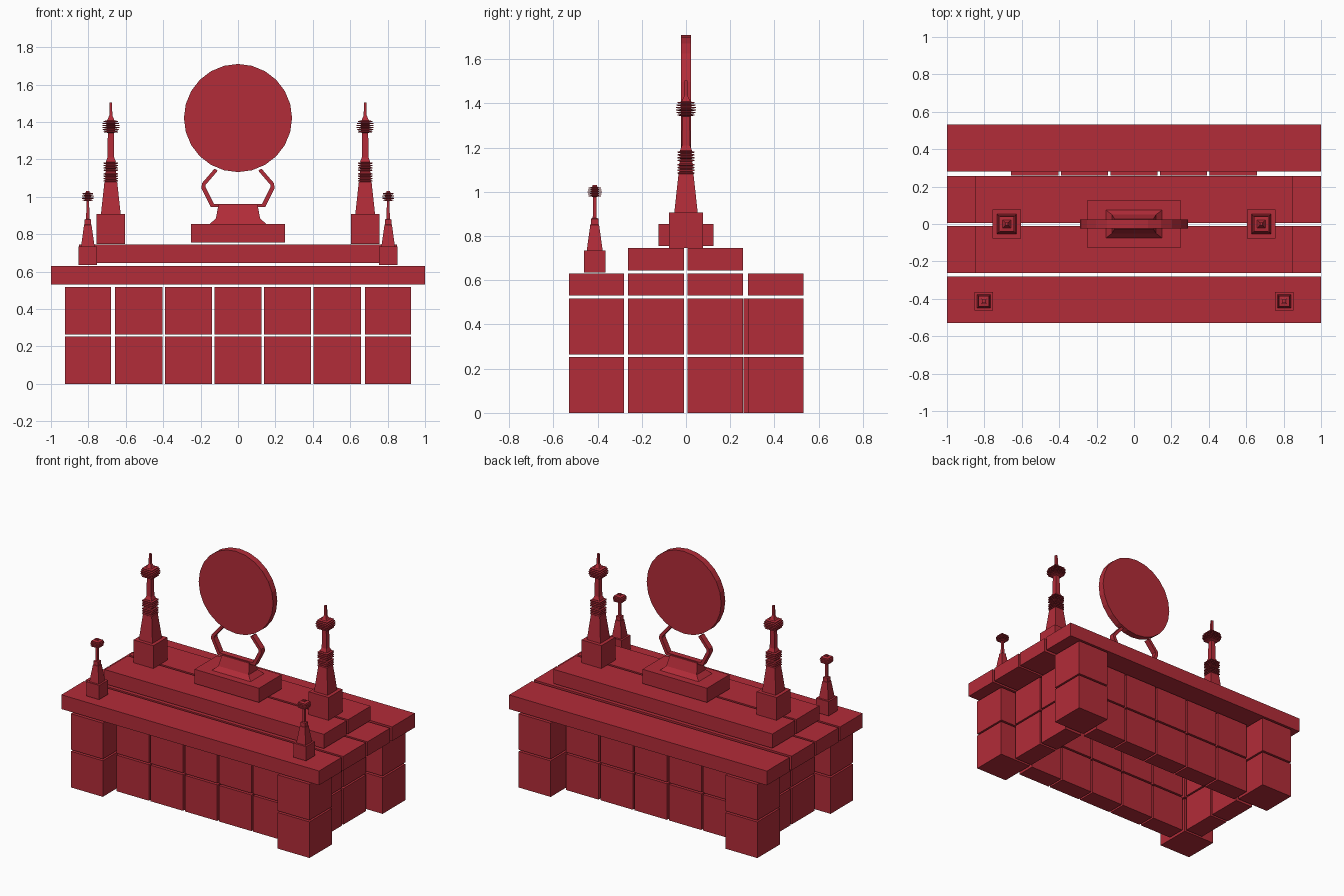
import bpy, bmesh, math
from mathutils import Vector

if "Cube" in bpy.data.objects:
    bpy.data.objects.remove(bpy.data.objects["Cube"])

mat = bpy.data.materials.new("red")
mat.diffuse_color = (0.45, 0.025, 0.04, 1)
mat.use_nodes = True
mat.node_tree.nodes["Principled BSDF"].inputs["Base Color"].default_value = mat.diffuse_color


def finish(name, bm):
    bmesh.ops.recalc_face_normals(bm, faces=bm.faces)
    me = bpy.data.meshes.new(name)
    bm.to_mesh(me)
    bm.free()
    me.materials.append(mat)
    ob = bpy.data.objects.new(name, me)
    bpy.context.collection.objects.link(ob)
    return ob


def loft(name, rings, x=0, y=0):
    """Stack of rectangles (half x, half y, z), skinned and capped."""
    bm = bmesh.new()
    loops = [[bm.verts.new((x + sx * hx, y + sy * hy, z))
              for sx, sy in ((-1, -1), (1, -1), (1, 1), (-1, 1))]
             for hx, hy, z in rings]
    for a, b in zip(loops, loops[1:]):
        for i in range(4):
            j = (i + 1) % 4
            bm.faces.new((a[i], a[j], b[j], b[i]))
    bm.faces.new(loops[0][::-1])
    bm.faces.new(loops[-1])
    return finish(name, bm)


def box(name, x0, x1, y0, y1, z0, z1):
    hx, hy = (x1 - x0) / 2, (y1 - y0) / 2
    return loft(name, [(hx, hy, z0), (hx, hy, z1)], (x0 + x1) / 2, (y0 + y1) / 2)


def square(profile):
    return [(r, r, z) for r, z in profile]


def ribs(z0, z1, n, r_in, r_out, ball=False):
    """Stepped stack of square plates with grooves between them."""
    out, step = [], (z1 - z0) / n
    for i in range(n):
        t = (i + 0.5) / n * 2 - 1
        r = r_in + (r_out - r_in) * (math.sqrt(1 - 0.7 * t * t) if ball else 1)
        z = z0 + i * step
        out += [(r_in, z), (r, z + step * 0.2), (r, z + step * 0.6), (r_in, z + step * 0.8)]
    return out


# Block walls: two courses, corner cubes stand proud of thinner wall blocks
P = 0.2655
row_y = [(-0.53, -0.28), (-0.263, -0.01), (0.006, 0.257), (0.28, 0.532)]
for z0, z1 in ((0, 0.253), (0.265, 0.517)):
    for s in (-1, 1):
        xa, xb = sorted((s * 0.678, s * 0.926))
        for y0, y1 in (row_y[0], row_y[3]):
            box("corner_block", xa, xb, y0, y1, z0, z1)
        xa, xb = sorted((s * 0.678, s * 0.815))
        for y0, y1 in row_y[1:3]:
            box("side_block", xa, xb, y0, y1, z0, z1)
    for i in range(-2, 3):
        xa, xb = i * P - 0.126, i * P + 0.126
        box("front_block", xa, xb, -0.41, -0.28, z0, z1)
        box("back_block", xa, xb, 0.26, 0.39, z0, z1)

# Roof slabs and raised step
for y0, y1 in row_y:
    box("roof_slab", -1, 1, y0, y1, 0.53, 0.63)
for y0, y1 in row_y[1:3]:
    box("upper_slab", -0.85, 0.85, y0, y1, 0.645, 0.745)

# Spires
large = ([(0.053, 0.905), (0.034, 1.08)] + ribs(1.08, 1.13, 4, 0.029, 0.038)
         + [(0.028, 1.135)] + ribs(1.137, 1.187, 4, 0.026, 0.038)
         + [(0.027, 1.187), (0.018, 1.21), (0.016, 1.34)]
         + ribs(1.343, 1.41, 6, 0.022, 0.046, True)
         + [(0.018, 1.412), (0.008, 1.435), (0.007, 1.503)])
small = ([(0.036, 0.735), (0.02, 0.85), (0.018, 0.852), (0.017, 0.878),
          (0.009, 0.882), (0.007, 0.977)]
         + ribs(0.978, 1.023, 5, 0.015, 0.032, True) + [(0.01, 1.024), (0.009, 1.032)])
for s in (-1, 1):
    loft("large_spire_base", square([(0.077, 0.747), (0.077, 0.907)]), s * 0.68)
    loft("large_spire", square(large), s * 0.68)
    loft("small_spire_base", square([(0.049, 0.635), (0.049, 0.735)]), s * 0.803, -0.413)
    loft("small_spire", square(small), s * 0.803, -0.413)

# Disc pedestal
box("disc_base", -0.25, 0.25, -0.125, 0.125, 0.755, 0.855)
loft("disc_pedestal", [(0.15, 0.075, 0.855), (0.118, 0.05, 0.885), (0.105, 0.028, 0.955)])

# Bent bracket: right half outline mirrored into one ribbon
outer = [(0.145, 0.945), (0.195, 1.045), (0.193, 1.072), (0.126, 1.15)]
inner = [(0.128, 0.962), (0.173, 1.05), (0.173, 1.064), (0.108, 1.14)]
o = [(-x, z) for x, z in reversed(outer)] + outer
n = [(-x, z) for x, z in reversed(inner)] + inner
bm = bmesh.new()
grid = [[bm.verts.new((p[0], y, p[1])) for p, y in
         ((a, -0.02), (b, -0.02), (b, 0.02), (a, 0.02))] for a, b in zip(o, n)]
for a, b in zip(grid, grid[1:]):
    for i in range(4):
        j = (i + 1) % 4
        bm.faces.new((a[i], a[j], b[j], b[i]))
bm.faces.new(grid[0])
bm.faces.new(grid[-1])
finish("disc_bracket", bm)

# Disc
bpy.ops.mesh.primitive_cylinder_add(vertices=24, radius=0.289, depth=0.046,
                                    location=(0, 0, 1.421), rotation=(math.pi / 2, 0, 0))
disc = bpy.context.object
disc.name = "disc"
disc.data.materials.append(mat)
